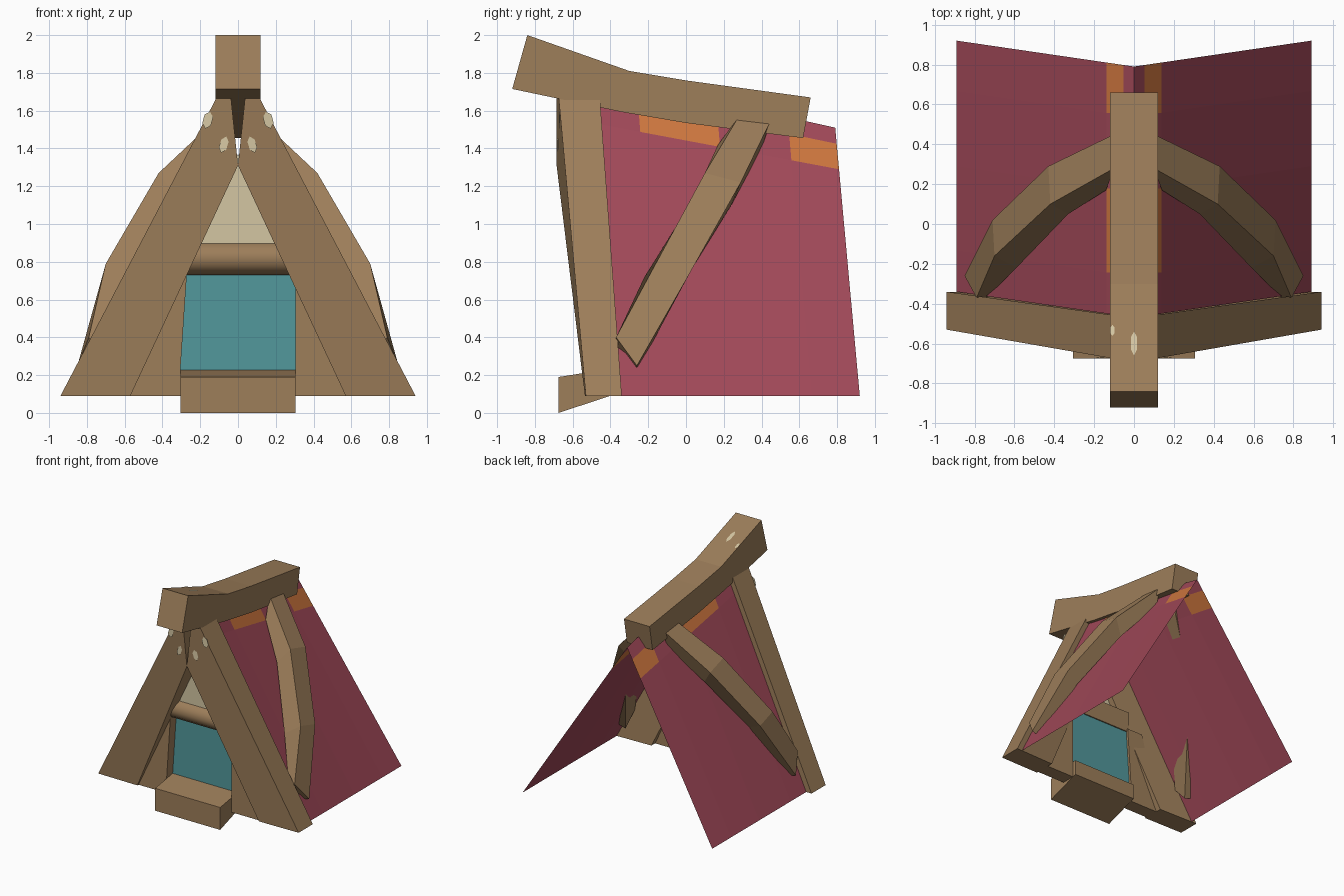
import bpy, bmesh, math
from mathutils import Vector

if "Cube" in bpy.data.objects:
    bpy.data.objects.remove(bpy.data.objects["Cube"])


def material(name, r, g, b):
    def lin(c):
        c /= 255
        return c / 12.92 if c <= 0.04045 else ((c + 0.055) / 1.055) ** 2.4
    m = bpy.data.materials.new(name)
    m.diffuse_color = (lin(r), lin(g), lin(b), 1)
    m.use_nodes = True
    m.node_tree.nodes["Principled BSDF"].inputs["Base Color"].default_value = m.diffuse_color
    return m


WOOD = material("wood brown", 157, 126, 90)
RED = material("roof red", 160, 72, 88)
ORANGE = material("patch orange", 205, 118, 62)
TEAL = material("glass teal", 82, 152, 156)
CREAM = material("plaster cream", 212, 198, 162)


def build(name, verts, faces, mats, mirror=False, recalc=True):
    me = bpy.data.meshes.new(name)
    me.from_pydata([tuple(v) for v in verts], [], faces)
    if recalc:
        bm = bmesh.new()
        bm.from_mesh(me)
        bmesh.ops.recalc_face_normals(bm, faces=bm.faces)
        bm.to_mesh(me)
        bm.free()
    for m in mats:
        me.materials.append(m)
    ob = bpy.data.objects.new(name, me)
    bpy.context.collection.objects.link(ob)
    if mirror:
        mod = ob.modifiers.new("Mirror", 'MIRROR')
        mod.use_mirror_merge = False
    return ob


def loft(name, rings, mat, mirror=False):
    """Closed bar through a list of equal-sized cross-sections."""
    n = len(rings[0])
    verts = [p for r in rings for p in r]
    faces = [tuple(range(n)), tuple(range(len(verts) - n, len(verts)))]
    for k in range(len(rings) - 1):
        for i in range(n):
            j = (i + 1) % n
            faces.append((k * n + i, k * n + j, (k + 1) * n + j, (k + 1) * n + i))
    return build(name, verts, faces, [mat], mirror)


def extrude_x(name, profile, half, mat):
    """Profile of (y, z) points stretched across the model."""
    return loft(name, [[(x, y, z) for y, z in profile] for x in (-half, half)], mat)


def extrude_y(name, profile, y0, y1, mat):
    """Profile of (x, z) points stretched front to back."""
    return loft(name, [[(x, y, z) for x, z in profile] for y in (y0, y1)], mat)


# Sagging ridge beam: pairs of top and bottom points along y
beam = [((-0.84, 2.0), (-0.92, 1.715)), ((-0.30, 1.81), (-0.34, 1.593)),
        ((0.0, 1.76), (0.0, 1.535)), ((0.66, 1.67), (0.62, 1.455))]
loft("ridge_beam", [[(-0.12, *t), (0.12, *t), (0.12, *b), (-0.12, *b)]
                    for t, b in beam], WOOD)

# Front gable legs
loft("front_leg", [
    [(0.05, -0.685, 1.79), (0, -0.685, 1.31), (0, -0.47, 1.31), (0.05, -0.465, 1.79)],
    [(0.94, -0.53, 0.09), (0.57, -0.535, 0.09), (0.57, -0.35, 0.09), (0.94, -0.34, 0.09)],
], WOOD, mirror=True)

# Curved side braces (front-outer, back-outer, back-inner, front-inner)
loft("side_brace", [
    [(0.10, 0.28, 1.57), (0.10, 0.45, 1.55), (0.10, 0.40, 1.40), (0.14, 0.17, 1.42)],
    [(0.42, 0.10, 1.27), (0.43, 0.29, 1.22), (0.34, 0.24, 1.10), (0.33, 0.05, 1.15)],
    [(0.70, -0.16, 0.79), (0.71, 0.02, 0.74), (0.58, -0.02, 0.68), (0.59, -0.22, 0.72)],
    [(0.79, -0.37, 0.40), (0.85, -0.26, 0.25), (0.75, -0.26, 0.22), (0.74, -0.37, 0.34)],
], WOOD, mirror=True)

# Roof sheets, cut so that the patches near the ridge get their own faces
ridge = (Vector((0, -0.47, 1.79)), Vector((0, 0.79, 1.51)))
eave = (Vector((0.89, -0.34, 0.09)), Vector((0.89, 0.92, 0.09)))
rows, cols = [0, 0.06, 0.155, 1], [0, 0.165, 0.5, 0.8, 1]
nc = len(cols)
verts = [ridge[0].lerp(ridge[1], t).lerp(eave[0].lerp(eave[1], t), s)
         for s in rows for t in cols]
faces = [(r * nc + c, (r + 1) * nc + c, (r + 1) * nc + c + 1, r * nc + c + 1)
         for r in range(len(rows) - 1) for c in range(nc - 1)]
roof = build("roof_panel", verts, faces, [RED, ORANGE], mirror=True, recalc=False)
for i, f in enumerate(roof.data.polygons):
    r, c = divmod(i, nc - 1)
    f.material_index = 1 if r == 1 and c in (1, 3) else 0

# Window sill, sloping top and bottom
extrude_x("window_sill", [(-0.675, 0.0), (-0.675, 0.19), (-0.42, 0.23),
                          (-0.37, 0.23), (-0.37, 0.10)], 0.305, WOOD)

# Window jambs, the left one leaning in
for side, top, label in ((-1, 0.27, "left"), (1, 0.305, "right")):
    extrude_y(label + "_jamb", [(side * x, z) for x, z in
              ((0.305, 0.09), (0.305, 0.23), (top, 0.75), (0.42, 0.75), (0.59, 0.09))],
              -0.52, -0.40, WOOD)

# Rounded lintel
arc = [(-0.46 - 0.10 * math.sin(math.pi * i / 6), 0.82 + 0.09 * math.cos(math.pi * i / 6))
       for i in range(7)]
lintel = extrude_x("lintel", arc + [(-0.41, 0.73), (-0.41, 0.91)], 0.29, WOOD)
bpy.context.view_layer.objects.active = lintel
lintel.select_set(True)
bpy.ops.object.shade_smooth_by_angle(angle=math.radians(40))

# Glass and plaster gable
extrude_y("window_pane", [(-0.32, 0.2), (0.32, 0.2), (0.32, 0.78), (-0.32, 0.78)],
          -0.44, -0.42, TEAL)
extrude_y("gable_infill", [(-0.28, 0.86), (0.28, 0.86), (0, 1.37)], -0.51, -0.49, CREAM)


# Pale worn chips in the wood: flat hexagons facing u x v
def chip(name, centre, u, v, mirror=False):
    c, u, v = Vector(centre), Vector(u), Vector(v)
    c += u.cross(v).normalized() * 0.004
    pts = [c + u * math.cos(a) + v * math.sin(a)
           for a in (math.tau * i / 6 + math.pi / 6 for i in range(6))]
    build(name, pts, [tuple(range(6))], [CREAM], mirror, recalc=False)


chip("leg_chip_low", (0.075, -0.674, 1.42), (0.022, 0.003, 0.008), (-0.014, 0, 0.043), True)
chip("leg_chip_high", (0.16, -0.667, 1.55), (0.026, 0.003, 0.008), (-0.012, 0, 0.045), True)
chip("beam_chip", (0, -0.6, 1.916), (0.018, 0, 0), (0, 0.06, -0.021))
chip("beam_edge_chip", (-0.108, -0.535, 1.893), (0.012, 0, 0), (0, 0.028, -0.010))
